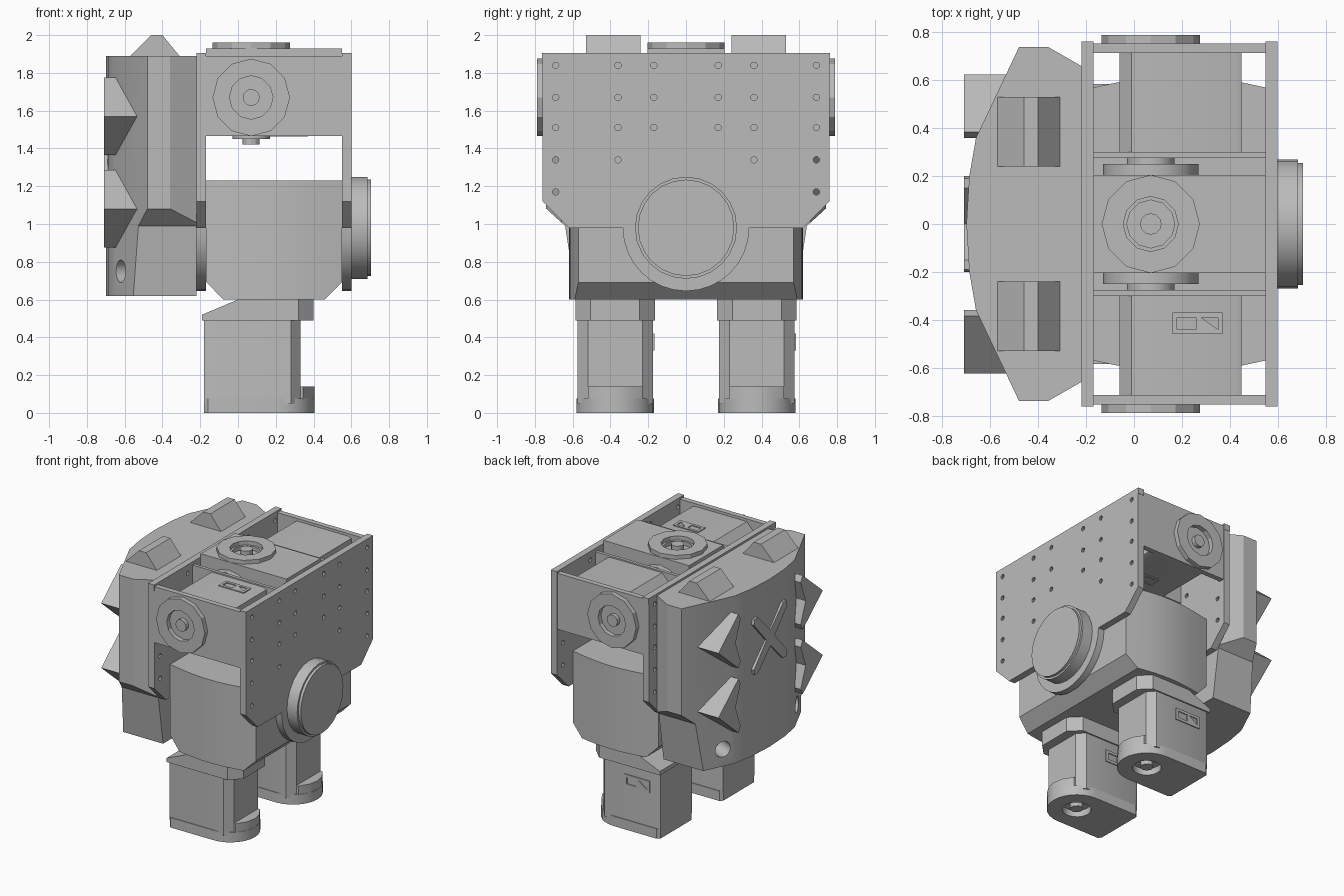
import bpy, bmesh
from math import cos, sin, pi
from mathutils import Matrix, Vector

if "Cube" in bpy.data.objects:
    bpy.data.objects.remove(bpy.data.objects["Cube"])

grey = bpy.data.materials.new("light_grey")
grey.use_nodes = True
grey.diffuse_color = (0.5, 0.5, 0.5, 1)
grey.node_tree.nodes["Principled BSDF"].inputs["Base Color"].default_value = (0.5, 0.5, 0.5, 1)

parts = []
TO_WORLD = {
    "x": lambda u, v, w: (w, u, v),
    "y": lambda u, v, w: (u, w, v),
    "z": lambda u, v, w: (u, v, w),
}


def finish(name, bm, matrix=None):
    if matrix:
        bm.transform(matrix)
    bmesh.ops.recalc_face_normals(bm, faces=bm.faces)
    mesh = bpy.data.meshes.new(name)
    bm.to_mesh(mesh)
    bm.free()
    mesh.materials.append(grey)
    obj = bpy.data.objects.new(name, mesh)
    bpy.context.scene.collection.objects.link(obj)
    parts.append(obj)
    return obj


def prism(name, outline, axis, lo, hi, holes=(), matrix=None):
    """Extrude a flat outline, with optional holes, along an axis."""
    bm = bmesh.new()
    edges = []
    for loop in (outline, *holes):
        vs = [bm.verts.new((u, v, lo)) for u, v in loop]
        if not holes:
            bm.faces.new(vs)
        else:
            edges += [bm.edges.new((a, b)) for a, b in zip(vs, vs[1:] + vs[:1])]
    if holes:
        bmesh.ops.triangle_fill(bm, edges=edges, use_beauty=True, normal=(0, 0, 1))
    out = bmesh.ops.extrude_face_region(bm, geom=bm.faces[:])
    for v in out["geom"]:
        if isinstance(v, bmesh.types.BMVert):
            v.co.z = hi
    for v in bm.verts:
        v.co = TO_WORLD[axis](*v.co)
    return finish(name, bm, matrix)


def arc(u, v, r, n, start=0.0, sweep=2 * pi):
    steps = n if sweep == 2 * pi else n - 1
    return [(u + r * cos(start + sweep * i / steps), v + r * sin(start + sweep * i / steps))
            for i in range(n)]


def rect(u0, u1, v0, v1):
    return [(u0, v0), (u1, v0), (u1, v1), (u0, v1)]


def mirrored(half):
    """Close a half outline across v = 0."""
    return half + [(u, -v) for u, v in reversed(half) if v > 0]


def boolean(obj, cutter, operation):
    mod = obj.modifiers.new("cut", "BOOLEAN")
    mod.operation, mod.object, mod.solver = operation, cutter, "EXACT"
    dg = bpy.context.evaluated_depsgraph_get()
    mesh = bpy.data.meshes.new_from_object(obj.evaluated_get(dg))
    obj.modifiers.clear()
    obj.data = mesh
    parts.remove(cutter)
    bpy.data.objects.remove(cutter)


# Pelvis housing: bowed ends, chamfered underside
bow = [(-0.17 + 0.72 * i / 10, 0.57 + 0.05 * sin(pi * i / 10)) for i in range(11)]
pelvis = prism("pelvis_housing", mirrored(bow), "z", 0.6, 1.23)
boolean(pelvis, prism("pelvis_cutter",
        [(-0.3, 1.4), (-0.3, 0.83), (-0.03, 0.55), (0.41, 0.55), (0.7, 0.84), (0.7, 1.4)],
        "y", -0.9, 0.9), "INTERSECT")

# Side plates with a rounded lower lobe and screw holes
plate = [(0.62, 0.98), (0.76, 1.12), (0.76, 1.88), (0.735, 1.905)]
outline = plate + [(-y, z) for y, z in reversed(plate)] + arc(0, 0.98, 0.335, 17, pi, pi)
screws = [(y, z) for y in (0.69, 0.36, 0.17) for z in (1.84, 1.67, 1.51)]
screws += [(0.69, 1.34), (0.36, 1.34), (0.69, 1.17)]
holes = [arc(s * y, z, 0.017, 10) for y, z in screws for s in (-1, 1)]
for side, x in (("right", -0.22), ("left", 0.55)):
    prism(side + "_side_plate", outline, "x", x, x + 0.05, holes)

# Hip joint cap
prism("hip_cap", arc(0, 0.98, 0.27, 24), "x", 0.59, 0.685)
prism("hip_cap_face", arc(0, 0.98, 0.255, 24), "x", 0.68, 0.705)


# Motors: local z is the shaft, local +x the round end
BODY = mirrored([(-0.38, 0.19), (-0.355, 0.2), (0.08, 0.2), (0.13, 0.145)])
ROUND_END = mirrored([(-0.38, 0.185), (-0.36, 0.205), (0.0, 0.205)]
                     + [(u, max(v, 0)) for u, v in arc(0, 0, 0.205, 8, pi / 2, -pi / 2)[1:]])


def port_panel(name, matrix):
    prism(name, rect(-0.3, -0.09, 0.33, 0.42), "y", 0.198, 0.207,
          [[(-0.28, 0.35), (-0.28, 0.4), (-0.21, 0.4)], rect(-0.19, -0.11, 0.35, 0.4)], matrix)


def hub(name, lo, hi, axis, u, v, ring_lo, ring_hi, radius=0.205):
    prism(name + "_ring", arc(u, v, radius, 12), axis, ring_lo, ring_hi, [arc(u, v, 0.115, 12)])
    prism(name + "_shaft", arc(u, v, 0.045, 12), axis, lo, hi)


# Legs
for side, y in (("front", -0.375), ("back", 0.375)):
    at = Matrix.Translation((0.2, y, 0))
    leg = side + "_leg_"
    prism(leg + "motor", BODY, "z", 0.05, 0.5, (), at)
    prism(leg + "foot", ROUND_END, "z", 0, 0.075, [arc(0, 0, 0.1, 16)], at)
    prism(leg + "shaft", arc(0, 0, 0.045, 12), "z", 0.005, 0.06, (), at)
    step = [(0, -0.145), (0.145, -0.145), (0.19, -0.075), (0.205, 0),
            (0.19, 0.075), (0.145, 0.145), (0, 0.145)]
    prism(leg + "step", step, "z", 0.07, 0.14, (), at)
    prism(leg + "bracket", [(-0.2, -0.21), (0.12, -0.21), (0.2, -0.13), (0.2, 0.13),
                            (0.12, 0.21), (-0.2, 0.21)], "z", 0.49, 0.61, (), at)
    prism(leg + "bracket_wedge", [(-0.39, 0.49), (-0.2, 0.49), (-0.2, 0.6), (-0.39, 0.52)],
          "y", -0.21, 0.21, (), at)
    port_panel(leg + "port_panel", at)

# Upper motors between the side plates, facing front and back
for side, s in (("front", 1), ("back", -1)):
    at = Matrix(((-1, 0, 0, 0.07), (0, 0, s, -0.79 * s), (0, s, 0, 1.67), (0, 0, 0, 1)))
    upper = side + "_upper_"
    prism(upper + "motor", BODY, "z", 0.06, 0.5, (), at)
    port_panel(upper + "port_panel", at)
    prism(upper + "end_plate", rect(-0.17, 0.55, 1.465, 1.89), "y", -0.755 * s, -0.715 * s)
    prism(upper + "bulkhead", rect(-0.17, 0.55, 1.475, 1.88), "y", -0.3 * s, -0.275 * s)
    prism(upper + "rear_disc", arc(0.07, 1.67, 0.2, 16), "y", -0.25 * s, -0.2 * s)
    prism(upper + "rear_hub", arc(0.07, 1.67, 0.1, 16), "y", -0.28 * s, -0.24 * s)
    hub(upper + "flange", -0.785 * s, -0.75 * s, "y", 0.07, 1.67, -0.79 * s, -0.75 * s)
    for x in (-0.22, 0.55):
        prism(upper + "corner_tab", rect(x, x + 0.05, 1.86, 1.905),
              "y", -0.762 * s, -0.7 * s)

# Centre motor, shaft upright
prism("centre_motor", rect(-0.17, 0.55, -0.205, 0.205), "z", 1.465, 1.9)
prism("centre_top_plate", rect(-0.17, 0.55, -0.205, 0.205), "z", 1.9, 1.93,
      [arc(0.07, 0, 0.1, 12)])
hub("centre_top_flange", 1.89, 1.955, "z", 0.07, 0, 1.925, 1.96)
prism("centre_bottom_disc", arc(0.07, 0, 0.1, 16), "z", 1.45, 1.47)
prism("centre_bottom_shaft", arc(0.07, 0, 0.045, 12), "z", 1.42, 1.46)

# Armour shell on the right side, narrowing towards the bottom
shell = prism("armour_shell", mirrored([(-0.70, 0), (-0.688, 0.2), (-0.66, 0.36), (-0.48, 0.74),
                                        (-0.36, 0.74), (-0.22, 0.66)]), "z", 0.62, 1.89)
taper = [(0.565, 0.5), (0.64, 0.99), (0.8, 1.135), (0.8, 2.1)]
boolean(shell, prism("shell_cutter", taper + [(-y, z) for y, z in reversed(taper)],
                     "x", -1, 0), "INTERSECT")
for s in (-1, 1):
    normal = Vector((-0.904, 0.428 * s, 0))
    turn = normal.to_track_quat("Z", "Y").to_matrix().to_4x4()
    place = Matrix.Translation((-0.62, 0.444 * s, 0.75)) @ turn
    boolean(shell, prism("hole_cutter", arc(0, 0, 0.06, 16), "z", -0.15, 0.1, (), place),
            "DIFFERENCE")

# Spikes on the shell face and blocks on its top
for side, s in (("front", -1), ("back", 1)):
    for level, z in (("lower", 1.08), ("upper", 1.57)):
        prism(f"{side}_{level}_spike",
              [(s * y, z + h) for y, h in ((0.625, 0), (0.385, 0.205), (0.36, 0.16), (0.42, 0),
                                           (0.36, -0.16), (0.385, -0.205))],
              "x", -0.71, -0.45)
    prism(side + "_top_block", [(-0.57, 1.88), (-0.57, 1.89), (-0.46, 2.0), (-0.4, 2.0),
                                (-0.31, 1.89), (-0.31, 1.88)], "y", 0.24 * s, 0.53 * s)

# Raised cross brace on the shell face
brace = []
for sy, sz in ((1, 1), (-1, 1), (-1, -1), (1, -1)):
    arm = [(0.05, 0.0), (0.2, 0.17), (0.19, 0.21), (0.15, 0.21), (0.0, 0.06)]
    arm = arm if sy * sz > 0 else arm[::-1]
    brace += [(sy * y, 1.45 + sz * h) for y, h in arm[:-1]]
prism("cross_brace", brace, "x", -0.71, -0.675)

# Smooth the round parts, keep hard edges
bpy.ops.object.select_all(action="DESELECT")
for obj in parts:
    obj.select_set(True)
bpy.context.view_layer.objects.active = parts[0]
bpy.ops.object.shade_smooth_by_angle(angle=0.45)
